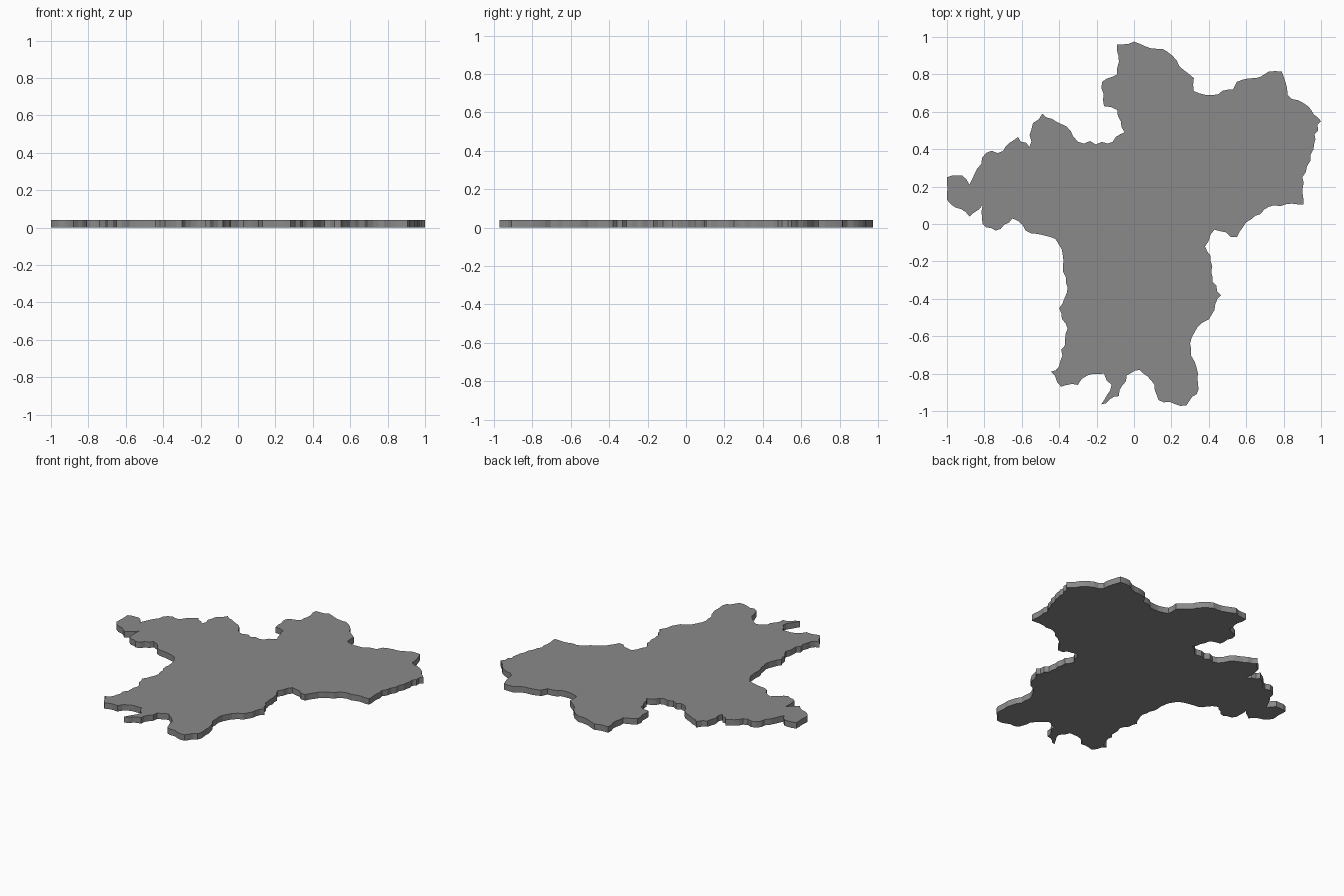
import bpy, bmesh, random
from mathutils import Vector

if "Cube" in bpy.data.objects:
    bpy.data.objects.remove(bpy.data.objects["Cube"])

random.seed(4)
THICKNESS = 0.04

# main turning points of the ragged outline, clockwise from the top lobe
outline = [
    (-.09, .96), (0, .975), (.18, .92), (.27, .82), (.32, .78), (.32, .71),
    (.42, .69), (.53, .72), (.55, .76), (.65, .78), (.72, .815), (.79, .815),
    (.82, .69), (.93, .63), (1, .55), (.965, .48), (.96, .40), (.90, .25),
    (.905, .105), (.75, .10), (.60, .01), (.55, -.07), (.43, -.03), (.38, -.12),
    (.41, -.17), (.42, -.31), (.465, -.38), (.40, -.51), (.34, -.55), (.30, -.64),
    (.34, -.83), (.335, -.91), (.28, -.97), (.13, -.94), (.11, -.86), (.03, -.78),
    (-.04, -.81), (-.08, -.92), (-.175, -.965), (-.12, -.86), (-.16, -.80), (-.25, -.81),
    (-.30, -.86), (-.39, -.87), (-.445, -.79), (-.40, -.76), (-.355, -.56), (-.40, -.45),
    (-.36, -.37), (-.38, -.17), (-.42, -.08), (-.55, -.05), (-.65, .03), (-.74, -.035),
    (-.81, 0), (-.81, .10), (-.88, .04), (-1, .13), (-1, .25), (-.92, .26),
    (-.88, .21), (-.79, .38), (-.70, .39), (-.62, .465), (-.56, .41), (-.54, .54),
    (-.49, .59), (-.34, .50), (-.30, .44), (-.14, .43), (-.05, .49), (-.09, .61),
    (-.16, .63), (-.17, .76), (-.09, .80)]


def roughen(points, amount=0.009, step=0.03):
    """Break each stretch into short jittered segments for a ragged rim."""
    result = []
    for i, p in enumerate(points):
        a, b = Vector(p), Vector(points[(i + 1) % len(points)])
        d = b - a
        side = Vector((-d.y, d.x)).normalized()
        n = max(1, round(d.length / step))
        for k in range(n):
            off = random.uniform(-amount, amount) if k else 0
            q = a + d * k / n + side * off
            result.append((max(-1, min(1, q.x)), max(-.975, min(.975, q.y))))
    return result


# flat slab: one outline face extruded upward
bm = bmesh.new()
base = bm.faces.new([bm.verts.new((x, y, 0)) for x, y in roughen(outline)])
ext = bmesh.ops.extrude_face_region(bm, geom=[base], use_keep_orig=True)
for v in ext["geom"]:
    if isinstance(v, bmesh.types.BMVert):
        v.co.z = THICKNESS
bmesh.ops.recalc_face_normals(bm, faces=bm.faces)
bmesh.ops.triangulate(bm, faces=[f for f in bm.faces if len(f.verts) > 4])
mesh = bpy.data.meshes.new("map_slab")
bm.to_mesh(mesh)
bm.free()

# dark grey colour
dark = bpy.data.materials.new("dark_grey")
dark.diffuse_color = (0.255, 0.255, 0.255, 1)
dark.use_nodes = True
dark.node_tree.nodes["Principled BSDF"].inputs["Base Color"].default_value = dark.diffuse_color
mesh.materials.append(dark)
bpy.context.collection.objects.link(bpy.data.objects.new("map_slab", mesh))
